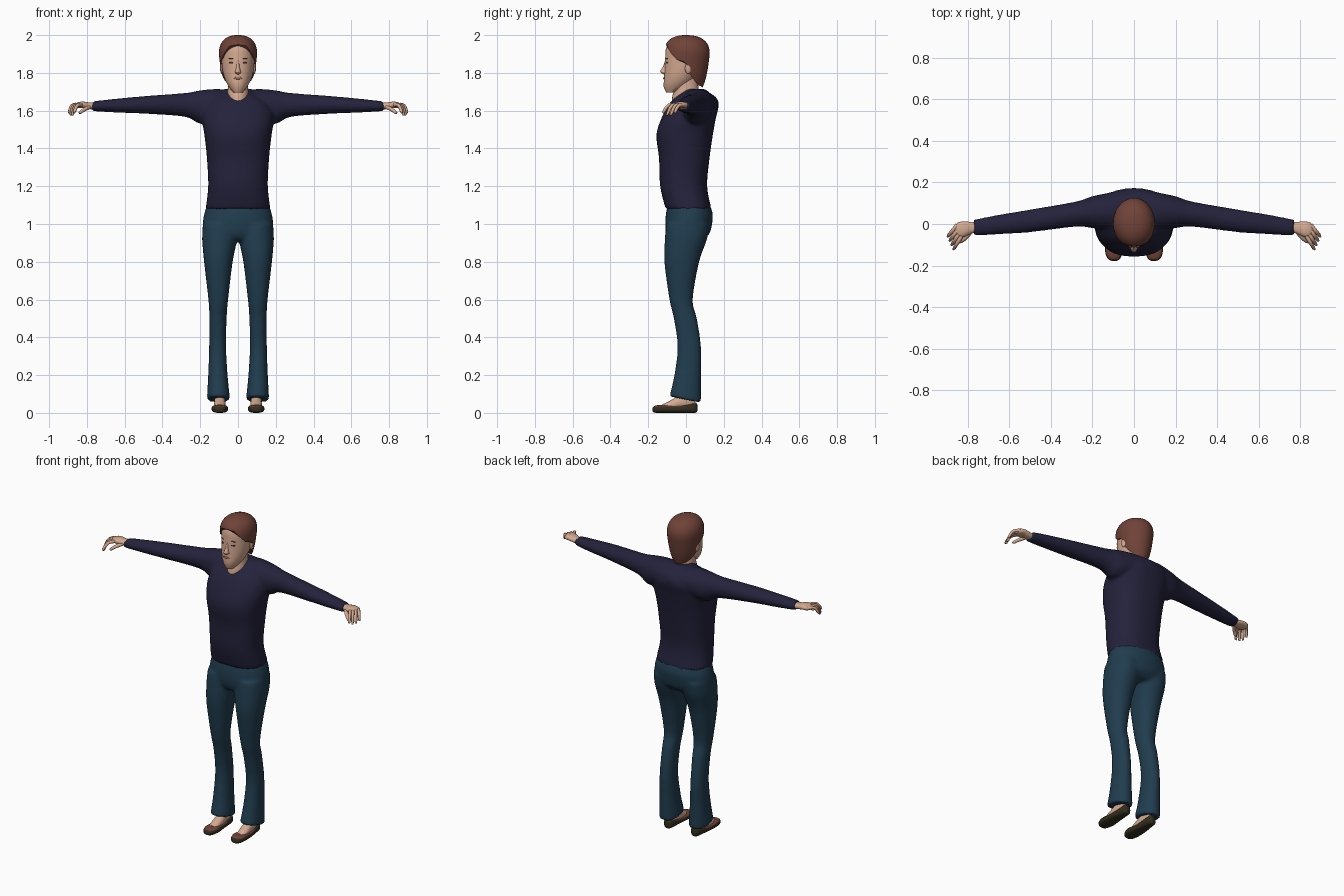
import bpy, bmesh, math
from mathutils import Vector

if "Cube" in bpy.data.objects:
    bpy.data.objects.remove(bpy.data.objects["Cube"], do_unlink=True)


def material(name, rgb):
    m = bpy.data.materials.new(name)
    m.use_nodes = True
    m.diffuse_color = (*rgb, 1)
    m.node_tree.nodes["Principled BSDF"].inputs["Base Color"].default_value = (*rgb, 1)
    return m


NAVY = material("navy knit", (0.017, 0.016, 0.044))
DENIM = material("blue denim", (0.015, 0.046, 0.078))
SKIN = material("skin", (0.66, 0.40, 0.28))
HAIR = material("brown hair", (0.16, 0.055, 0.039))
SHOE = material("dark shoe", (0.032, 0.027, 0.012))
LIP = material("lip", (0.40, 0.17, 0.13))
EYE = material("dark eye", (0.05, 0.03, 0.025))


def finish(name, bm, mat, angle=50):
    bmesh.ops.recalc_face_normals(bm, faces=bm.faces)
    me = bpy.data.meshes.new(name)
    bm.to_mesh(me)
    bm.free()
    ob = bpy.data.objects.new(name, me)
    bpy.context.collection.objects.link(ob)
    me.materials.append(mat)
    bpy.ops.object.select_all(action="DESELECT")
    ob.select_set(True)
    bpy.context.view_layer.objects.active = ob
    bpy.ops.object.shade_smooth_by_angle(angle=math.radians(angle))
    return ob


def spline(rows, steps=4):
    """Catmull-Rom interpolation of whole table rows."""
    out = []
    for i in range(len(rows) - 1):
        p = [rows[max(0, min(len(rows) - 1, i + k))] for k in (-1, 0, 1, 2)]
        for s in range(steps):
            t = s / steps
            out.append([b + 0.5 * t * (c - a + t * (2 * a - 5 * b + 4 * c - d + t * (3 * (b - c) + d - a)))
                        for a, b, c, d in zip(*p)])
    return out + [list(rows[-1])]


def skin_rings(bm, rings):
    """Bridge rings of points into a closed tube."""
    loops = [[bm.verts.new(p) for p in r] for r in rings]
    n = len(loops[0])
    for a, b in zip(loops, loops[1:]):
        for i in range(n):
            j = (i + 1) % n
            bm.faces.new((a[i], a[j], b[j], b[i]))
    bm.faces.new(loops[0][::-1])
    bm.faces.new(loops[-1])


def loft(bm, axis, rows, side=1, power=2.0, count=24, tilt=0.0):
    """Rows are position, then low/high limits on the two other axes in xyz order."""
    rings = []
    for pos, a0, a1, b0, b1 in spline(rows):
        ring = []
        for i in range(count):
            t = 2 * math.pi * i / count
            c, s = math.cos(t), math.sin(t)
            a = (a0 + a1) / 2 + (a1 - a0) / 2 * math.copysign(abs(c) ** (2 / power), c)
            b = (b0 + b1) / 2 + (b1 - b0) / 2 * math.copysign(abs(s) ** (2 / power), s)
            v = [a, b]
            v.insert("xyz".index(axis), pos)
            if tilt and pos < 0.2:
                v[2] -= tilt * v[1] * (0.2 - pos) / 0.13
            ring.append((v[0] * side, v[1], v[2]))
        rings.append(ring)
    skin_rings(bm, rings)


def blend(ob, voxel=0.01):
    """Fuse overlapping volumes into one soft surface."""
    m = ob.modifiers.new("fuse", "REMESH")
    m.mode, m.voxel_size, m.use_smooth_shade = "VOXEL", voxel, True
    s = ob.modifiers.new("soften", "SMOOTH")
    s.factor, s.iterations = 0.5, 6


# Sweater: torso and both sleeves fused
bm = bmesh.new()
torso = [(1.08, .172, -.108, .135), (1.2, .158, -.137, .112), (1.35, .165, -.143, .125),
         (1.47, .178, -.157, .142), (1.56, .19, -.13, .158), (1.635, .17, -.09, .172),
         (1.69, .10, -.035, .13), (1.715, .07, .0, .10)]
loft(bm, "z", [(z, -w, w, f, b) for z, w, f, b in torso], power=2.4, count=32)
sleeve = [(.0, -.02, .176, 1.57, 1.70), (.1, -.03, .155, 1.55, 1.715), (.2, -.02, .134, 1.53, 1.708),
          (.28, -.013, .108, 1.567, 1.694), (.5, -.04, .07, 1.584, 1.677),
          (.65, -.05, .045, 1.59, 1.663), (.77, -.057, .022, 1.597, 1.65)]
for s in (1, -1):
    loft(bm, "x", sleeve, s)
blend(finish("sweater", bm, NAVY))

# Trousers: hips and two flared legs fused
bm = bmesh.new()
hips = [(.915, .15, -.085, .09), (.95, .182, -.105, .125), (1.0, .187, -.11, .138),
        (1.05, .18, -.107, .142), (1.1, .165, -.098, .128)]
loft(bm, "z", [(z, -w, w, f, b) for z, w, f, b in hips], power=2.2, count=32)
leg = [(.07, .042, .165, -.088, .08), (.2, .055, .158, -.062, .08), (.35, .063, .153, -.045, .08),
       (.5, .06, .152, -.065, .058), (.6, .052, .157, -.088, .036), (.8, .028, .18, -.115, .07),
       (.92, .004, .19, -.112, .112), (1.0, .002, .186, -.105, .125)]
for s in (1, -1):
    loft(bm, "z", leg, s, power=2.2, tilt=0.2)
blend(finish("trousers", bm, DENIM))

# Feet in low slip-on shoes
shoe = [(-.178, .085, .105, .008, .024), (-.165, .066, .128, .001, .038), (-.12, .052, .14, 0, .043),
        (-.05, .06, .135, 0, .038), (.02, .064, .126, 0, .05), (.05, .07, .12, 0, .055),
        (.06, .085, .105, .01, .045)]
foot = [(-.125, .075, .118, .02, .045), (-.09, .067, .126, .015, .062), (-.04, .066, .126, .015, .09),
        (.01, .07, .122, .015, .12), (.045, .078, .112, .02, .11)]
for s, side in ((1, "left"), (-1, "right")):
    bm = bmesh.new()
    loft(bm, "y", shoe, s, power=2.6)
    ob = finish(side + "_shoe", bm, SHOE)
    ob.data.materials.append(HAIR)
    for f in ob.data.polygons:
        f.material_index = int(f.normal.z > 0.75)
    bm = bmesh.new()
    loft(bm, "y", foot, s)
    finish(side + "_foot", bm, SKIN)


# Hands: palm, four curled fingers and a thumb
def digit(bm, points, radius, side):
    path = [Vector(p) for p in spline(points, 3)]
    rings = []
    for i, p in enumerate(path):
        d = (path[min(i + 1, len(path) - 1)] - path[max(i - 1, 0)]).normalized()
        u = d.cross(Vector((0, 0, 1))).normalized()
        v = d.cross(u)
        r = radius * (0.5 if i == len(path) - 1 else 1 - 0.3 * i / len(path))
        ring = [p + r * (u * math.cos(k * math.pi / 4) + v * math.sin(k * math.pi / 4)) for k in range(8)]
        rings.append([(q.x * side, q.y, q.z) for q in ring])
    skin_rings(bm, rings)


palm = [(.75, -.04, .008, 1.605, 1.642), (.785, -.047, .01, 1.608, 1.643), (.82, -.063, .012, 1.613, 1.648),
        (.845, -.06, .008, 1.614, 1.645), (.86, -.045, -.005, 1.617, 1.638)]
for s, side in ((1, "left"), (-1, "right")):
    bm = bmesh.new()
    loft(bm, "x", palm, s, power=2.3, count=16)
    for i in range(4):
        t = i / 3
        base = Vector((.825 + .025 * t, -.05 + .045 * t, 1.63))
        tip = Vector((.868 + .028 * t, -.122 + .062 * t, 1.588 - .014 * math.sin(math.pi * t)))
        mid = base.lerp(tip, 0.6)
        mid.z = 1.628
        digit(bm, [base, mid, tip], .0105, s)
    digit(bm, [(.785, -.035, 1.62), (.812, -.068, 1.607), (.84, -.088, 1.587)], .012, s)
    finish(side + "_hand", bm, SKIN)

# Neck
bm = bmesh.new()
neck = [(1.60, .05, -.08, .07), (1.67, .058, -.073, .07), (1.72, .054, -.062, .066), (1.79, .052, -.058, .06)]
loft(bm, "z", [(z, -w, w, f, b) for z, w, f, b in neck])
finish("neck", bm, SKIN)


# Head and hair share one rounded shell builder
def lookup(table, x):
    for a, b in zip(table, table[1:]):
        if x <= b[0]:
            t = max(0, (x - a[0]) / (b[0] - a[0]))
            return [p + (q - p) * t for p, q in zip(a[1:], b[1:])]
    return list(table[-1][1:])


def surface(table, angle, z, top):
    w, front, back = lookup(table, z)
    u = min(1, max(0, (z - 1.9) / (top - 1.9)))
    k = max(0.02, (1 - u ** 2.4) ** (1 / 2.4))
    mid = (front + back) / 2 * k
    return Vector((w * k * math.sin(angle), mid - (back - front) / 2 * k * math.cos(angle), z))


def shell(name, table, edge, top, mat, count=40, rows=16):
    rings = []
    for r in range(rows + 1):
        ring = []
        for i in range(count):
            a = 2 * math.pi * i / count
            low = edge(abs(math.degrees(a) - 360 * (i > count // 2)))
            z = low + (top - low) * math.sin(r / rows * math.pi / 2)
            ring.append(surface(table, a, z, top))
        rings.append(ring)
    bm = bmesh.new()
    skin_rings(bm, rings)
    return finish(name, bm, mat)


face = spline([(1.697, .025, -.105, -.04), (1.72, .045, -.118, .0), (1.765, .069, -.117, .05),
               (1.82, .083, -.113, .088), (1.9, .09, -.109, .11)])
locks = spline([(1.71, .05, -.06, .083), (1.76, .078, -.10, .102), (1.82, .092, -.113, .115),
                (1.9, .101, -.117, .126)])
hairline = [(0, 1.95), (28, 1.943), (50, 1.895), (65, 1.868), (88, 1.86), (100, 1.79), (130, 1.735), (180, 1.72)]
shell("head", face, lambda a: 1.697, 1.99, SKIN)
shell("hair", locks, lambda a: lookup(hairline, a)[0], 2.0, HAIR)


# Facial features
def pebble(name, place, size, mat, tilt=0.0):
    bm = bmesh.new()
    bmesh.ops.create_uvsphere(bm, u_segments=12, v_segments=8, radius=1)
    ob = finish(name, bm, mat)
    ob.location, ob.scale, ob.rotation_euler = place, size, (0, 0, tilt)


bm = bmesh.new()
nose = [(1.79, .006, -.115), (1.802, .017, -.134), (1.812, .014, -.135), (1.835, .009, -.121), (1.862, .008, -.112)]
loft(bm, "z", [(z, -w, w, f, -.09) for z, w, f in nose], count=12)
finish("nose", bm, SKIN)
pebble("mouth", surface(face, 0, 1.772, 1.99), (.024, .004, .0065), LIP)
for s, side in ((1, "left"), (-1, "right")):
    a = s * 0.43
    pebble(side + "_eye", surface(face, a, 1.853, 1.99), (.014, .003, .0045), EYE, a * 0.8)
    pebble(side + "_brow", surface(face, a, 1.877, 1.99), (.017, .003, .003), HAIR, a * 0.8)
    pebble(side + "_ear", (s * .086, .012, 1.825), (.009, .018, .03), SKIN, s * 0.2)
